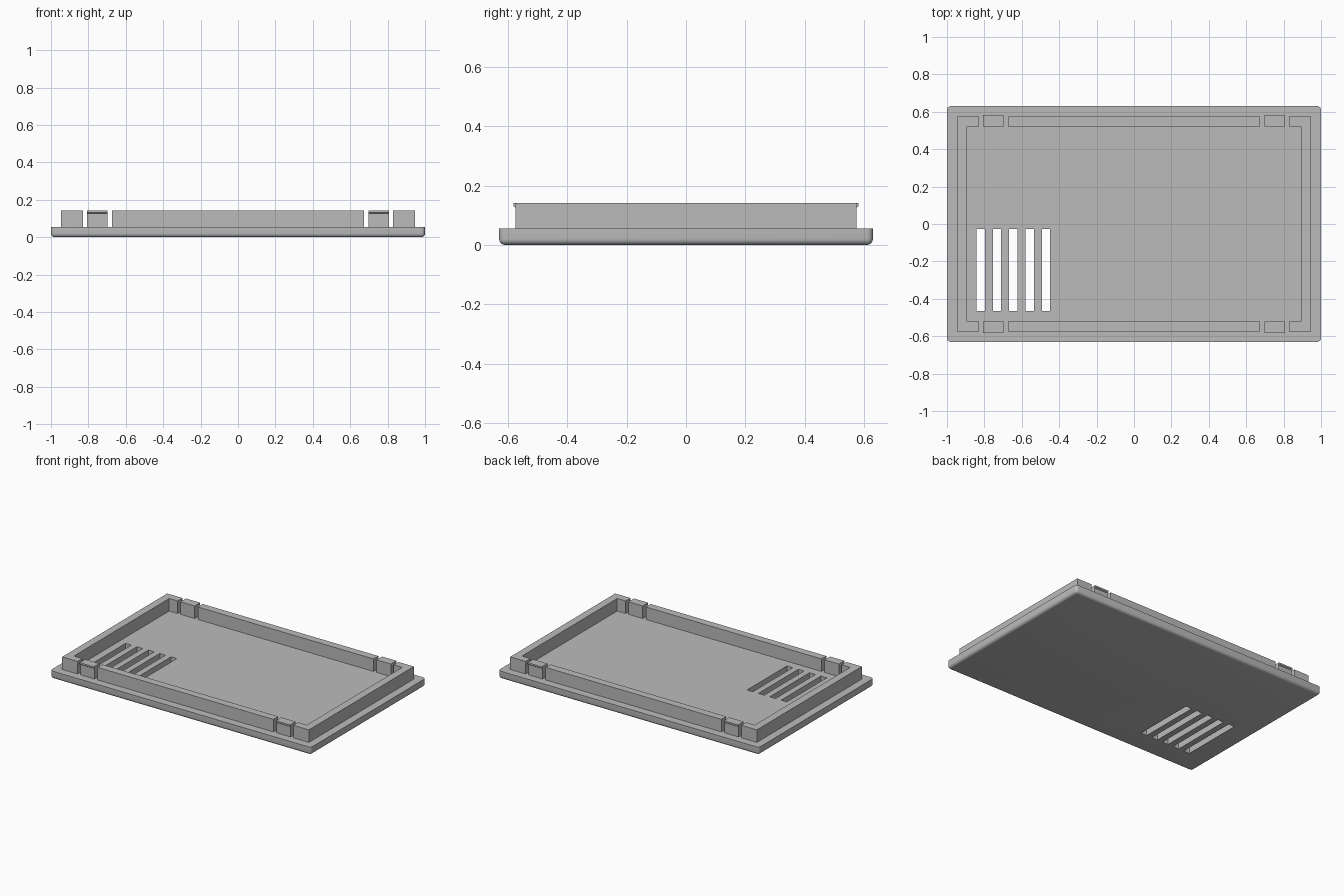
import bpy
import bmesh

cube = bpy.data.objects.get("Cube")
if cube:
    bpy.data.objects.remove(cube, do_unlink=True)

grey = bpy.data.materials.new("plain grey")
grey.use_nodes = True
colour = (0.5, 0.5, 0.5, 1)
grey.diffuse_color = colour
grey.node_tree.nodes["Principled BSDF"].inputs["Base Color"].default_value = colour

PLATE_TOP, WALL_TOP, SINK = 0.055, 0.142, 0.045
WALL_X, WALL_Y, THICK = 0.946, 0.575, 0.053


def finish(bm, name):
    bmesh.ops.recalc_face_normals(bm, faces=bm.faces)
    mesh = bpy.data.meshes.new(name)
    bm.to_mesh(mesh)
    bm.free()
    mesh.materials.append(grey)
    obj = bpy.data.objects.new(name, mesh)
    bpy.context.collection.objects.link(obj)
    return obj


def prism(name, points, offset):
    """Extrude a closed outline along an offset."""
    bm = bmesh.new()
    face = bm.faces.new([bm.verts.new(p) for p in points])
    out = bmesh.ops.extrude_face_region(bm, geom=[face], use_keep_orig=True)
    verts = [g for g in out["geom"] if isinstance(g, bmesh.types.BMVert)]
    bmesh.ops.translate(bm, verts=verts, vec=offset)
    return finish(bm, name)


def box_bmesh(bm, x0, x1, y0, y1, z0, z1):
    verts = bmesh.ops.create_cube(bm, size=1)["verts"]
    for v in verts:
        v.co.x = x1 if v.co.x > 0 else x0
        v.co.y = y1 if v.co.y > 0 else y0
        v.co.z = z1 if v.co.z > 0 else z0


# Base plate with rounded corners and bottom edge
bm = bmesh.new()
box_bmesh(bm, -1, 1, -0.63, 0.63, 0, PLATE_TOP)
rounded = [e for e in bm.edges if min(v.co.z for v in e.verts) < 0.01]
bmesh.ops.bevel(bm, geom=rounded, offset=0.02, segments=5, profile=0.5,
                affect="EDGES", clamp_overlap=True)
plate = finish(bm, "base_plate")

# Ventilation slots cut through the plate
bm = bmesh.new()
for i in range(5):
    x = -0.842 + i * 0.0872
    box_bmesh(bm, x, x + 0.045, -0.465, -0.028, -0.1, 0.2)
cutter = finish(bm, "slot_cutter")
cutter.hide_render = True
cut = plate.modifiers.new("slots", "BOOLEAN")
cut.operation, cut.solver, cut.object = "DIFFERENCE", "EXACT", cutter
bpy.context.view_layer.objects.active = plate
plate.select_set(True)
bpy.ops.object.modifier_apply(modifier=cut.name)
bpy.data.objects.remove(cutter, do_unlink=True)
bpy.ops.object.shade_smooth_by_angle(angle=0.6)

RISE = (0, 0, WALL_TOP - SINK)
inner_x, inner_y = WALL_X - THICK, WALL_Y - THICK

# End walls that wrap round the corners
for side, s in (("left", 1), ("right", -1)):
    half = [(0.828, inner_y), (0.828, WALL_Y), (WALL_X, WALL_Y)]
    back = [(inner_x, inner_y)] + half
    outline = back + [(x, -y) for x, y in reversed(back)]
    prism(side + "_end_wall", [(s * x, y, SINK) for x, y in outline], RISE)

# Long walls and the hooked clips beside them
hook = [(inner_y, SINK), (WALL_Y, SINK), (WALL_Y, 0.126),
        (0.582, 0.131), (0.582, WALL_TOP), (inner_y, WALL_TOP)]
for edge, t in (("front", -1), ("back", 1)):
    outline = [(-0.674, inner_y), (0.674, inner_y), (0.674, WALL_Y), (-0.674, WALL_Y)]
    prism(edge + "_long_wall", [(x, t * y, SINK) for x, y in outline], RISE)
    for side, s in (("left", 1), ("right", -1)):
        prism(f"{edge}_{side}_clip", [(s * 0.698, t * y, z) for y, z in hook],
              (s * 0.109, 0, 0))
